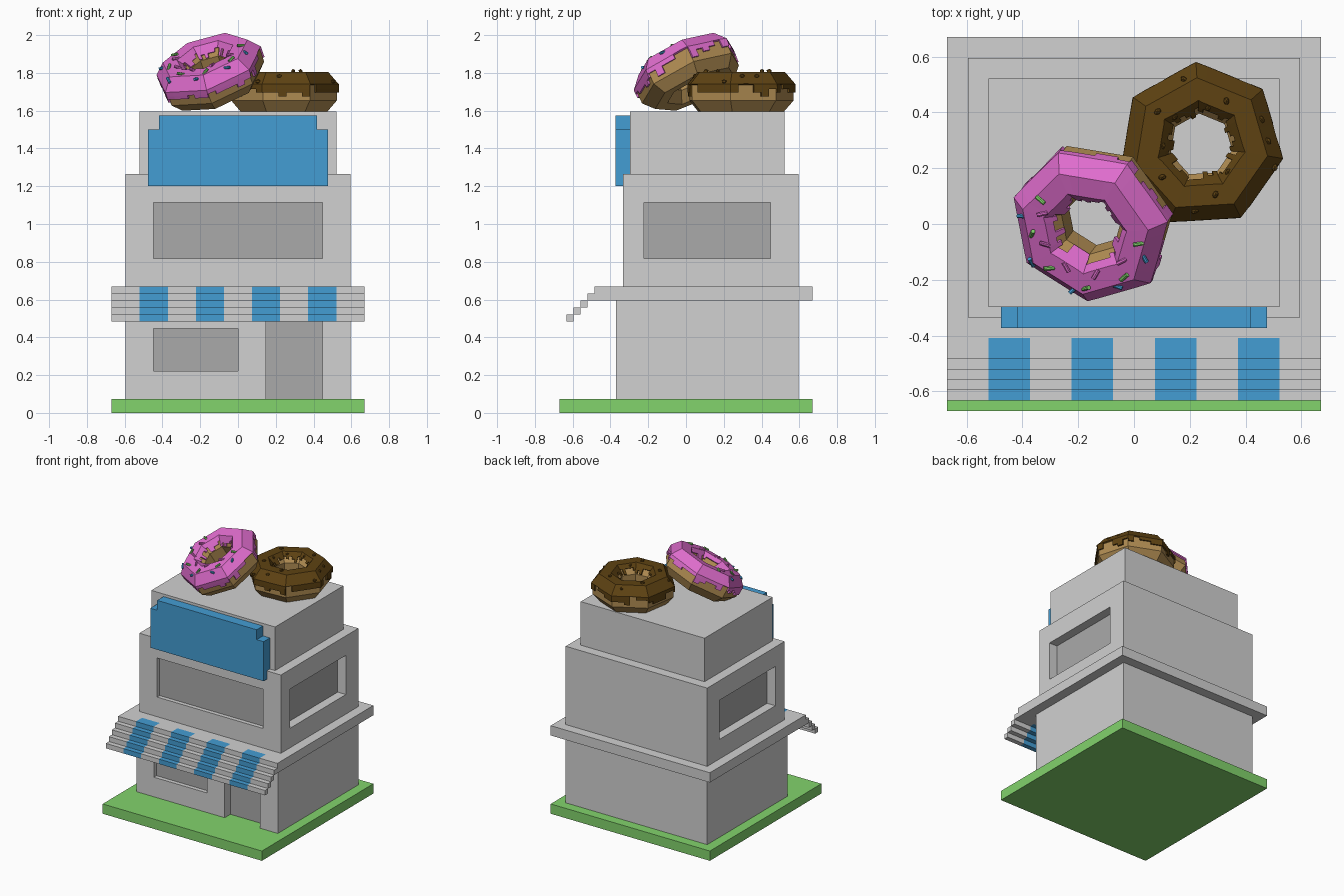
import bpy, bmesh, math, random
from mathutils import Vector, Matrix

if "Cube" in bpy.data.objects:
    bpy.data.objects.remove(bpy.data.objects["Cube"])

random.seed(4)
V = 0.03717  # building grid unit


def material(name, r, g, b):
    m = bpy.data.materials.new(name)
    lin = [((c / 255 + 0.055) / 1.055) ** 2.4 for c in (r, g, b)]
    m.diffuse_color = (*lin, 1)
    m.use_nodes = True
    m.node_tree.nodes["Principled BSDF"].inputs["Base Color"].default_value = m.diffuse_color
    return m


WALL = material("light_grey", 209, 209, 209)
PANE = material("mid_grey", 170, 170, 170)
BLUE = material("blue", 68, 157, 212)
GREEN = material("green", 130, 211, 108)
PINK = material("pink", 222, 108, 204)
CHOC = material("chocolate", 94, 66, 18)
DOUGH = material("dough_tan", 176, 140, 82)


def finish(name, bm, mats):
    me = bpy.data.meshes.new(name)
    bm.to_mesh(me)
    bm.free()
    for m in mats:
        me.materials.append(m)
    ob = bpy.data.objects.new(name, me)
    bpy.context.collection.objects.link(ob)
    return ob


def boxes(name, mats, items):
    """items: (x0, x1, y0, y1, z0, z1, material index) in grid units"""
    bm = bmesh.new()
    for x0, x1, y0, y1, z0, z1, mi in items:
        size = Matrix.Diagonal(((x1 - x0) * V, (y1 - y0) * V, (z1 - z0) * V, 1))
        mid = Vector((x0 + x1, y0 + y1, z0 + z1)) * V / 2
        old = set(bm.faces)
        bmesh.ops.create_cube(bm, size=1, matrix=Matrix.Translation(mid) @ size)
        for f in set(bm.faces) - old:
            f.material_index = mi
    return finish(name, bm, mats)


def carve(ob, holes):
    """cut recesses out of a wall block"""
    cutter = boxes("recess_cutter", [WALL], [(*h, 0) for h in holes])
    cutter.hide_render = True
    mod = ob.modifiers.new("recess", 'BOOLEAN')
    mod.operation = 'DIFFERENCE'
    mod.solver = 'EXACT'
    mod.object = cutter
    bpy.context.view_layer.objects.active = ob
    bpy.ops.object.modifier_apply(modifier=mod.name)
    bpy.data.objects.remove(cutter)


# Lawn and storeys
boxes("lawn", [GREEN], [(-18, 18, -18, 18, 0, 2, 0)])
ground = boxes("ground_floor", [WALL], [(-16, 16, -10, 16, 2, 16, 0)])
carve(ground, [(-12, 0, -11, -9, 6, 12), (4, 12, -11, -8, 1, 14)])
upper = boxes("upper_floor", [WALL], [(-16, 16, -9, 16, 18, 34, 0)])
carve(upper, [(-12, 12, -10, -8, 22, 30),
              (14, 17, -6, 12, 22, 30), (-17, -14, -6, 12, 22, 30)])
boxes("roof_block", [WALL], [(-14, 14, -8, 14, 34, 42.9, 0)])

# Panes and door at the back of the recesses
T = 0.15
boxes("window_panes", [PANE], [
    (-12, 0, -9 - T, -9, 6, 12, 0),
    (-12, 12, -8 - T, -8, 22, 30, 0),
    (14, 14 + T, -6, 12, 22, 30, 0),
    (-14 - T, -14, -6, 12, 22, 30, 0)])
boxes("door", [PANE], [(4, 12, -8 - T, -8, 2, 14, 0)])

# Ledge and stepped striped awning
boxes("ledge", [WALL], [(-18, 18, -11, 18, 16, 18, 0), (-18, 18, -13, -11, 16, 17, 0)])
steps = [(-13, -11, 17)] + [(-13 - k, -12 - k, 17 - k) for k in range(1, 5)]
boxes("awning", [WALL, BLUE], [
    (-18 + 4 * s, -14 + 4 * s, y0, y1, z, z + 1, s % 2)
    for y0, y1, z in steps for s in range(9)])

# Blank sign board with notched top corners
bm = bmesh.new()
half = [(0.476, 1.2), (0.476, 1.5), (0.418, 1.5), (0.418, 1.575)]
outline = half + [(-x, z) for x, z in reversed(half)]
face = bm.faces.new([bm.verts.new((x, -0.373, z)) for x, z in outline])
ext = bmesh.ops.extrude_face_region(bm, geom=[face])
bmesh.ops.translate(bm, vec=(0, 0.078, 0),
                    verts=[v for v in ext["geom"] if isinstance(v, bmesh.types.BMVert)])
bmesh.ops.recalc_face_normals(bm, faces=bm.faces)
finish("sign_board", bm, [BLUE])

# Doughnuts: seven-sided ring with an eight-sided section
SIDES, R, A, B, K = 7, 0.2, 0.087, 0.1, 0.414


def ring_point(u, rho, z, phase):
    """point on a seven-sided ring; u counts sides"""
    s = math.floor(u)
    a, b = (Vector((math.cos(t), math.sin(t), 0)) for t in
            (phase + math.tau * s / SIDES, phase + math.tau * (s + 1) / SIDES))
    return a.lerp(b, u - s) * rho + Vector((0, 0, z))


def ring(profile, sub, phase, closed, keep=lambda i, j: True):
    """sweep the profile around the ring, leaving out cells keep() rejects"""
    bm = bmesh.new()
    n, m = SIDES * sub, len(profile)
    grid = [[bm.verts.new(ring_point(i / sub, r, z, phase)) for r, z in profile]
            for i in range(n)]
    for i in range(n):
        for j in range(m if closed else m - 1):
            if keep(i, j):
                a, b, k = grid[i], grid[(i + 1) % n], (j + 1) % m
                bm.faces.new((a[j], b[j], b[k], a[k]))
    bmesh.ops.delete(bm, geom=[v for v in bm.verts if not v.link_faces], context='VERTS')
    return bm


def doughnut(name, icing_mat, phase, location, normal):
    turn = Vector((0, 0, 1)).rotation_difference(Vector(normal).normalized())
    place = Matrix.Translation(location) @ turn.to_matrix().to_4x4()
    section = [(R + A, -B * K), (R + A, B * K), (R + A * K, B), (R - A * K, B),
               (R - A, B * K), (R - A, -B * K), (R - A * K, -B), (R + A * K, -B)]
    finish(name + "_dough", ring(section, 1, phase, True), [DOUGH]).matrix_world = place

    # icing shell with a ragged edge outside and inside
    p, q = Vector((R - A * K, B)), Vector((R - A, B * K))
    profile = [(R + A, -0.02), (R + A, 0.0), (R + A, 0.02), (R + A, B * K), (R + A * K, B)]
    profile += [tuple(p.lerp(q, t)) for t in (0, 0.4, 0.65, 0.95)]
    sub = 6
    low = [random.choice((0, 1, 1, 2, 2, 3)) for _ in range(SIDES * sub)]
    inner = [random.choice((6, 6, 7, 8)) for _ in range(SIDES * sub)]
    ice = finish(name + "_icing",
                 ring(profile, sub, phase, False, lambda i, j: low[i] <= j < inner[i]),
                 [icing_mat])
    sol = ice.modifiers.new("thickness", 'SOLIDIFY')
    sol.thickness, sol.offset = 0.011, 1
    ice.matrix_world = place
    return place


# Chocolate doughnut lying flat, with nut-like bumps
phase = math.radians(93.5)
place = doughnut("chocolate_doughnut", CHOC, phase, (0.24, 0.283, 1.695), (0, 0, 1))
bm = bmesh.new()
for k in range(15):
    u = k * 7 / 15 + random.uniform(0, 0.3)
    rho, z = random.choice([(R, B + 0.014), (R + 0.06, 0.088), (R - 0.05, 0.095), (R + A + 0.005, 0.06)])
    rot = Matrix.Rotation(random.uniform(0, 6), 4, 'Z')
    bmesh.ops.create_icosphere(bm, subdivisions=1, radius=0.011, matrix=Matrix.Translation(
        ring_point(u, rho, z, phase)) @ rot @ Matrix.Diagonal((1, 1.4, 1.1, 1)))
finish("chocolate_bumps", bm, [CHOC]).matrix_world = place

# Pink doughnut leaning on it, with sprinkles on its lower half
phase = math.radians(7)
place = doughnut("pink_doughnut", PINK, phase, (-0.143, 0.01, 1.797), (-0.3, -0.4, 0.866))
bm = bmesh.new()
for k in range(16):
    t = math.radians(142 + k * 14)
    u = ((t - phase) / math.tau * SIDES) % SIDES
    rho, z = ((R + 0.02, B + 0.014), (R - 0.025, B + 0.014), (R + 0.055, 0.095))[k % 3]
    old = set(bm.faces)
    rot = Matrix.Rotation(random.uniform(0, 6), 4, 'Z') @ Matrix.Rotation(
        random.uniform(1.0, 1.6), 4, 'X')
    bmesh.ops.create_cone(bm, cap_ends=True, segments=8, radius1=0.008, radius2=0.008,
                          depth=0.038, matrix=Matrix.Translation(
                              ring_point(u, rho, z, phase)) @ rot)
    for f in set(bm.faces) - old:
        f.material_index = k % 3
finish("sprinkles", bm, [GREEN, PINK, BLUE]).matrix_world = place
